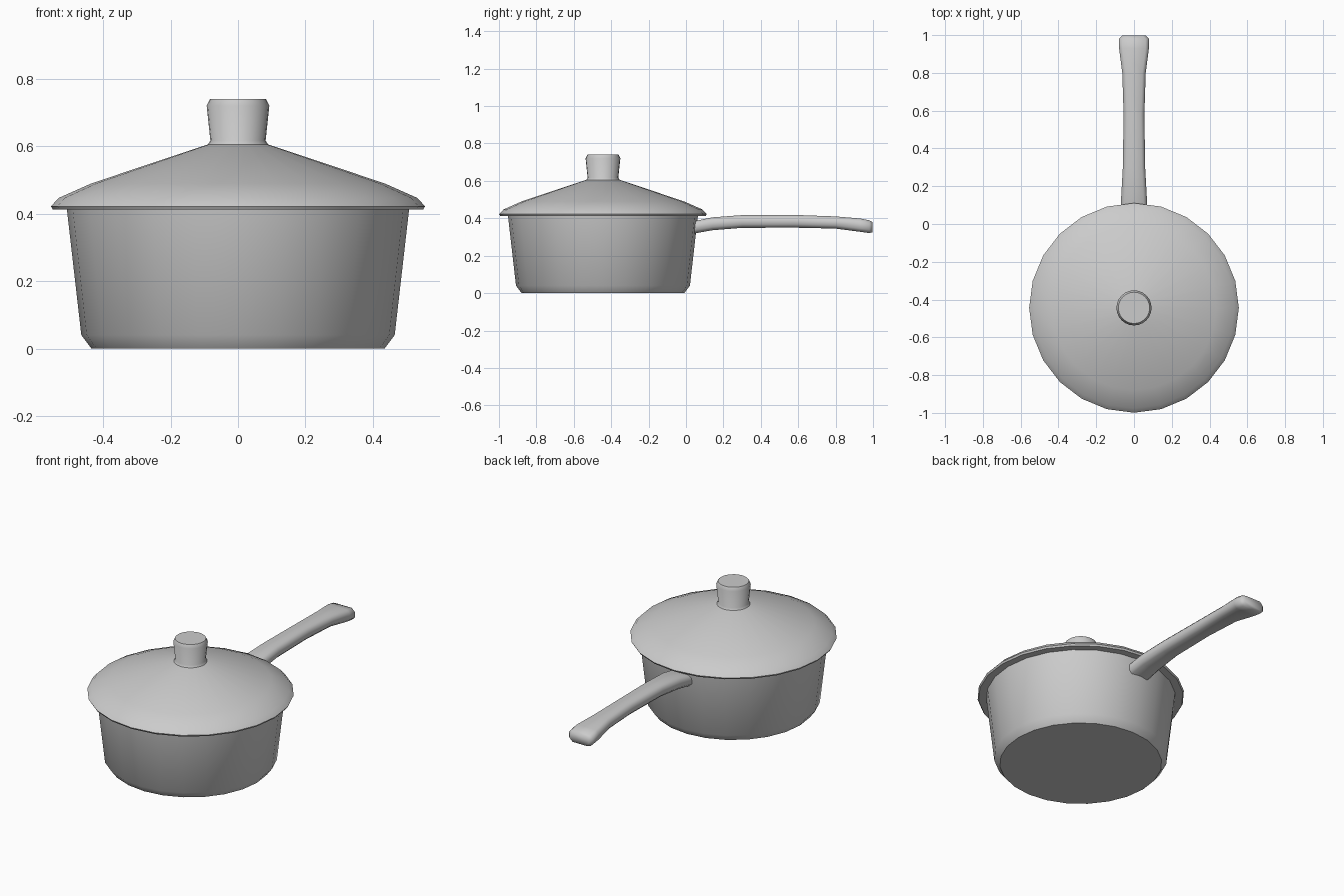
import bpy, bmesh, math

cube = bpy.data.objects.get("Cube")
if cube:
    bpy.data.objects.remove(cube)

SIDES = 24
CENTRE_Y = -0.444

steel = bpy.data.materials.new("grey metal")
steel.use_nodes = True
colour = (0.6, 0.6, 0.6, 1)
steel.diffuse_color = colour
steel.node_tree.nodes["Principled BSDF"].inputs["Base Color"].default_value = colour


def skin(name, rings, angle):
    """Bridge closed rings of points, cap both ends and shade smooth."""
    bm = bmesh.new()
    loops = [[bm.verts.new(p) for p in ring] for ring in rings]
    for a, b in zip(loops, loops[1:]):
        for i in range(len(a)):
            j = (i + 1) % len(a)
            bm.faces.new((a[i], a[j], b[j], b[i]))
    bm.faces.new(loops[0][::-1])
    bm.faces.new(loops[-1])
    bmesh.ops.recalc_face_normals(bm, faces=bm.faces)
    mesh = bpy.data.meshes.new(name)
    bm.to_mesh(mesh)
    bm.free()
    mesh.materials.append(steel)
    obj = bpy.data.objects.new(name, mesh)
    bpy.context.collection.objects.link(obj)
    bpy.ops.object.select_all(action="DESELECT")
    obj.select_set(True)
    bpy.context.view_layer.objects.active = obj
    bpy.ops.object.shade_smooth_by_angle(angle=math.radians(angle))
    return obj


def turned(name, profile, angle=40):
    """Turn a (radius, height) profile about the pan's axis."""
    steps = [2 * math.pi * i / SIDES for i in range(SIDES)]
    rings = [[(r * math.cos(t), CENTRE_Y + r * math.sin(t), z) for t in steps]
             for r, z in profile]
    return skin(name, rings, angle)


# Pan body: outer wall, rim and hollow inside
turned("pan_body", [(0.435, 0), (0.465, 0.04), (0.508, 0.415),
                    (0.488, 0.415), (0.447, 0.05), (0.42, 0.02)], 50)

# Lid: thin dome with a narrow rim
turned("lid", [(0.48, 0.412), (0.549, 0.412), (0.555, 0.422), (0.532, 0.447),
               (0.435, 0.49), (0.088, 0.606)], 45)

# Knob flaring towards the top
turned("lid_knob", [(0.092, 0.602), (0.082, 0.617),
                    (0.093, 0.72), (0.083, 0.74)], 40)

# Handle sections: y, half width, bottom, top
sections = [(0.035, 0.072, 0.317, 0.383), (0.14, 0.068, 0.336, 0.405),
            (0.3, 0.059, 0.349, 0.417), (0.58, 0.055, 0.35, 0.418),
            (0.8, 0.062, 0.345, 0.41), (0.93, 0.079, 0.328, 0.399),
            (0.98, 0.079, 0.321, 0.389), (0.998, 0.062, 0.326, 0.38)]
rings = []
for y, w, low, high in sections:
    c = 0.018
    half = [(w - c, low), (w, low + c), (w, high - c), (w - c, high)]
    rings.append([(x, y, z) for x, z in half]
                 + [(-x, y, z) for x, z in reversed(half)])
skin("handle", rings, 50)
